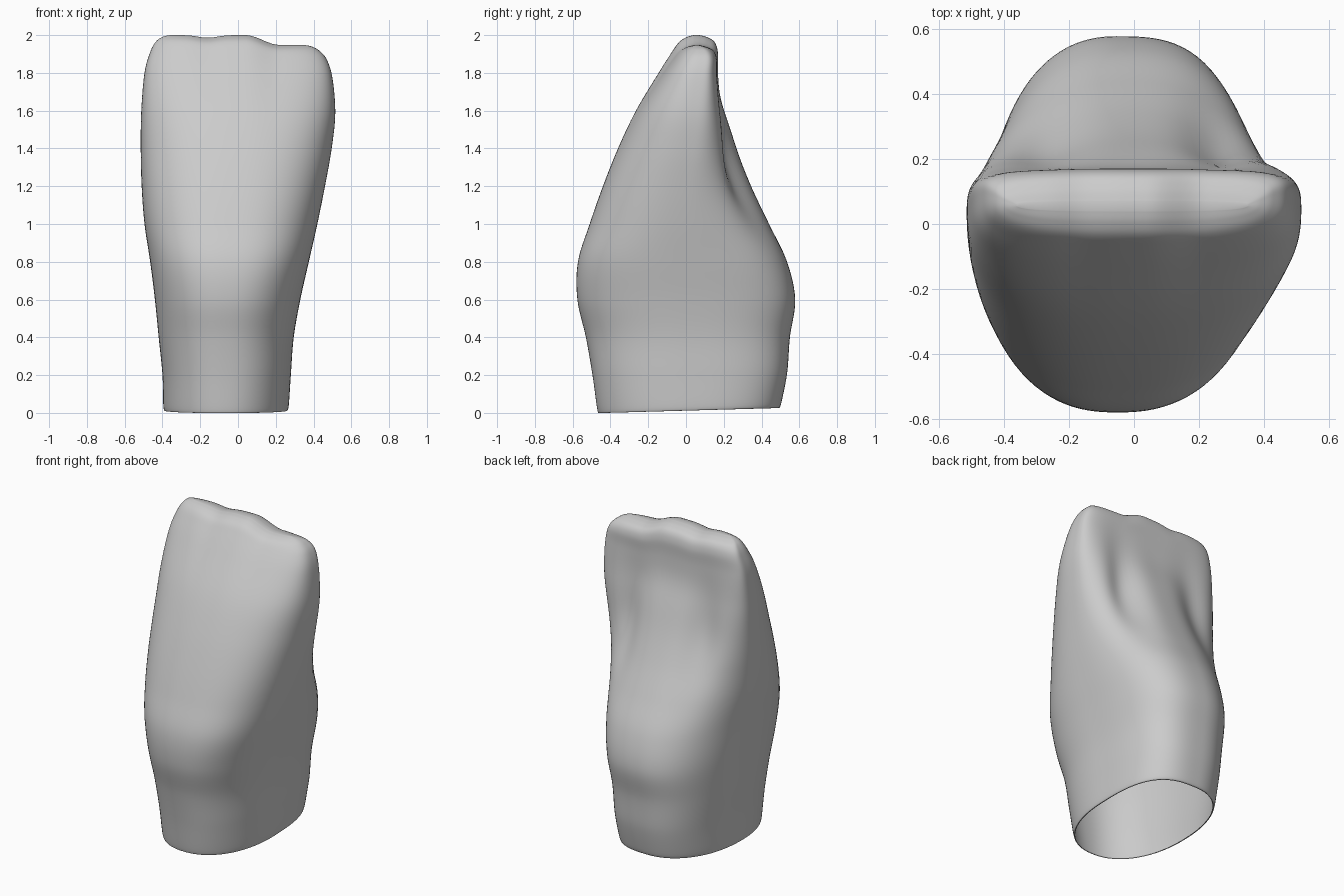
import bpy, bmesh, math

if "Cube" in bpy.data.objects:
    bpy.data.objects.remove(bpy.data.objects["Cube"], do_unlink=True)

SEGMENTS, STEPS = 112, 7

# Stations up the tooth: height, right x, left x, front y, back y, front and back squareness
STATIONS = [
    (0.0, -.385, .255, -.46, .485, 2.2, 2.2),
    (.02, -.395, .268, -.47, .503, 2.2, 2.2),
    (.2, -.4, .28, -.495, .535, 2.3, 2.3),
    (.4, -.42, .295, -.53, .55, 2.3, 2.3),
    (.6, -.44, .33, -.575, .578, 2.4, 2.2),
    (.8, -.465, .375, -.572, .535, 2.5, 2.1),
    (1.0, -.495, .42, -.51, .44, 2.5, 2.1),
    (1.2, -.51, .46, -.44, .345, 2.5, 2.2),
    (1.4, -.515, .495, -.36, .268, 2.5, 2.5),
    (1.6, -.512, .515, -.265, .215, 2.6, 3.1),
    (1.8, -.495, .5, -.145, .178, 2.8, 4),
    (1.91, -.465, .47, -.075, .17, 3, 4),
    (1.965, -.435, .43, -.035, .15, 3, 3.5),
    (1.99, -.4, .39, .005, .11, 3, 3),
    (2.0, -.36, .35, .04, .07, 3, 3),
]


def blend(a, b, c, d, t):
    """Smooth curve from b to c."""
    return b + .5 * t * (c - a + t * (2*a - 5*b + 4*c - d + t * (3*(b - c) + d - a)))


def bell(v, centre, width):
    return math.exp(-((v - centre) / width) ** 2)


def smooth(lo, hi, v):
    t = min(max((v - lo) / (hi - lo), 0), 1)
    return t * t * (3 - 2 * t)


def section(station):
    """One rounded ring, with the hollow and grooves of the tongue side."""
    z, x0, x1, y0, y1, n_front, n_back = station
    cx, rx = (x0 + x1) / 2, (x1 - x0) / 2
    cy = y0 + (y1 - y0) * (.5 + .15 * smooth(.8, 1.6, z))
    ring = []
    for i in range(SEGMENTS):
        a = math.tau * i / SEGMENTS
        c, s = math.cos(a), math.sin(a)
        n = n_back if s > 0 else n_front
        if s > 0 and c > 0:
            # Fuller back left corner low down
            n += .7 * (1 - smooth(.7, 1.4, z))
        r = (abs(c) ** n + abs(s) ** n) ** (-1 / n)
        x = cx + rx * r * c
        y = cy + r * s * ((y1 - cy) if s > 0 else (cy - y0))
        if s > 0:
            y -= .06 * bell(x, .26, .1) * bell(z, 1.34, .32)
            y -= .045 * bell(x, -.27, .11) * bell(z, 1.38, .3)
            y -= .018 * bell(x, 0, .32) * bell(z, 1.68, .14)
        # Uneven biting edge and slightly tilted base
        drop = .052 * smooth(.04, .22, x) + .014 * bell(x, -.16, .07)
        h = z - drop * (z / 2) ** 6
        h += .028 * (y + .47) * (1 - smooth(0, .3, z))
        ring.append((x, y, h))
    return ring


# Interpolated rings
rings = []
last = len(STATIONS) - 1
for k in range(last):
    quad = [STATIONS[min(max(k + j, 0), last)] for j in (-1, 0, 1, 2)]
    for step in range(STEPS):
        rings.append(section([blend(*v, step / STEPS) for v in zip(*quad)]))
rings.append(section(STATIONS[-1]))

# Loft the shell, open at the root
bm = bmesh.new()
loops = [[bm.verts.new(p) for p in ring] for ring in rings]
for low, high in zip(loops, loops[1:]):
    for i in range(SEGMENTS):
        j = (i + 1) % SEGMENTS
        bm.faces.new((low[i], low[j], high[j], high[i]))

# Close the biting edge with strips from front to back
top = loops[-1]
for i in range(SEGMENTS // 2):
    strip = (top[i], top[i + 1], top[-i - 1], top[-i])
    bm.faces.new(list(dict.fromkeys(strip)))

mesh = bpy.data.meshes.new("incisor_tooth")
bm.to_mesh(mesh)
bm.free()
tooth = bpy.data.objects.new("incisor_tooth", mesh)
bpy.context.collection.objects.link(tooth)

# Material
grey = bpy.data.materials.new("light_grey")
grey.use_nodes = True
colour = (.6, .6, .6, 1)
grey.diffuse_color = colour
grey.node_tree.nodes["Principled BSDF"].inputs["Base Color"].default_value = colour
mesh.materials.append(grey)

bpy.context.view_layer.objects.active = tooth
tooth.select_set(True)
bpy.ops.object.shade_smooth_by_angle(angle=math.radians(60))
